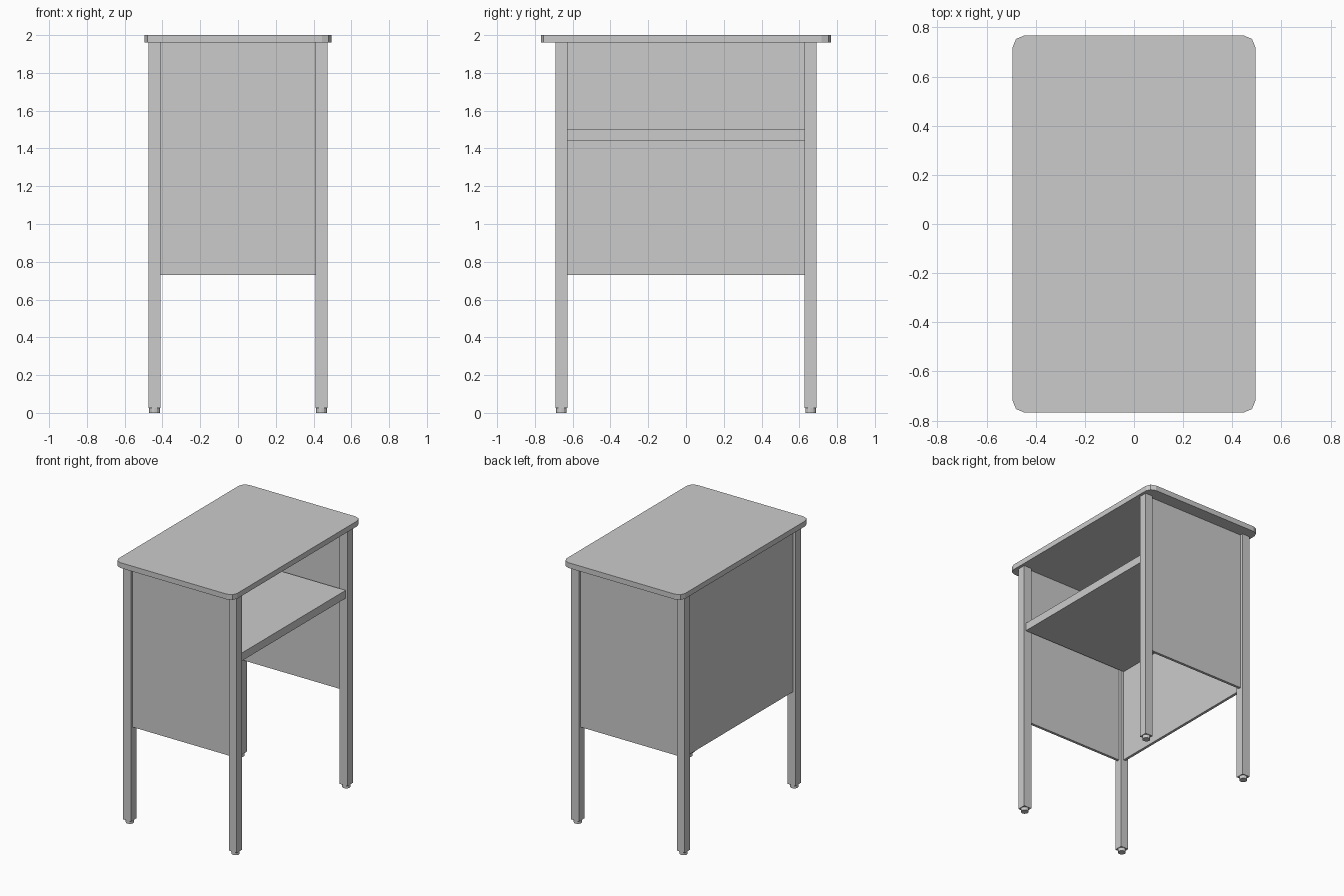
import bpy, bmesh, math

if "Cube" in bpy.data.objects:
    bpy.data.objects.remove(bpy.data.objects["Cube"])

def finish(name, bm):
    bmesh.ops.recalc_face_normals(bm, faces=bm.faces)
    mesh = bpy.data.meshes.new(name)
    bm.to_mesh(mesh)
    bm.free()
    obj = bpy.data.objects.new(name, mesh)
    bpy.context.collection.objects.link(obj)
    return obj

def box(name, x, y, z):
    bm = bmesh.new()
    bmesh.ops.create_cube(bm, size=1)
    for v in bm.verts:
        for i, (lo, hi) in enumerate((x, y, z)):
            v.co[i] = lo if v.co[i] < 0 else hi
    return finish(name, bm)

def prism(name, points, z0, z1):
    bm = bmesh.new()
    face = bm.faces.new([bm.verts.new((x, y, z0)) for x, y in points])
    ext = bmesh.ops.extrude_face_region(bm, geom=[face])
    for v in ext["geom"]:
        if isinstance(v, bmesh.types.BMVert):
            v.co.z = z1
    return finish(name, bm)

# Table top with two-segment rounded corners
W, D, R = 0.495, 0.768, 0.05
outline = []
for i, (sx, sy) in enumerate(((1, 1), (-1, 1), (-1, -1), (1, -1))):
    for k in range(3):
        a = math.radians(90 * i + 45 * k)
        outline.append((sx * (W - R) + R * math.cos(a), sy * (D - R) + R * math.sin(a)))
prism("table_top", outline, 1.96, 2.0)

# Legs and their round glides
LX, LY, H = 0.442, 0.66, 0.032
for sx, side in ((-1, "back"), (1, "front")):
    for sy, end in ((-1, "left"), (1, "right")):
        cx, cy = sx * LX, sy * LY
        box(f"{side}_{end}_leg", (cx - H, cx + H), (cy - H, cy + H), (0.025, 1.96))
        circle = [(cx + 0.028 * math.cos(k * math.tau / 12),
                   cy + 0.028 * math.sin(k * math.tau / 12)) for k in range(12)]
        prism(f"{side}_{end}_foot", circle, 0, 0.025)

# End panels and long back panel, set in the middle of the legs
T = 0.01
for sy, end in ((-1, "left"), (1, "right")):
    box(f"{end}_end_panel", (-LX + H, LX - H), (sy * LY - T, sy * LY + T), (0.73, 1.96))
box("back_panel", (-LX - T, -LX + T), (-LY + H, LY - H), (0.73, 1.96))

# Thick storage shelf
box("shelf", (-LX + T, 0.46), (-LY + H, LY - H), (1.44, 1.50))
